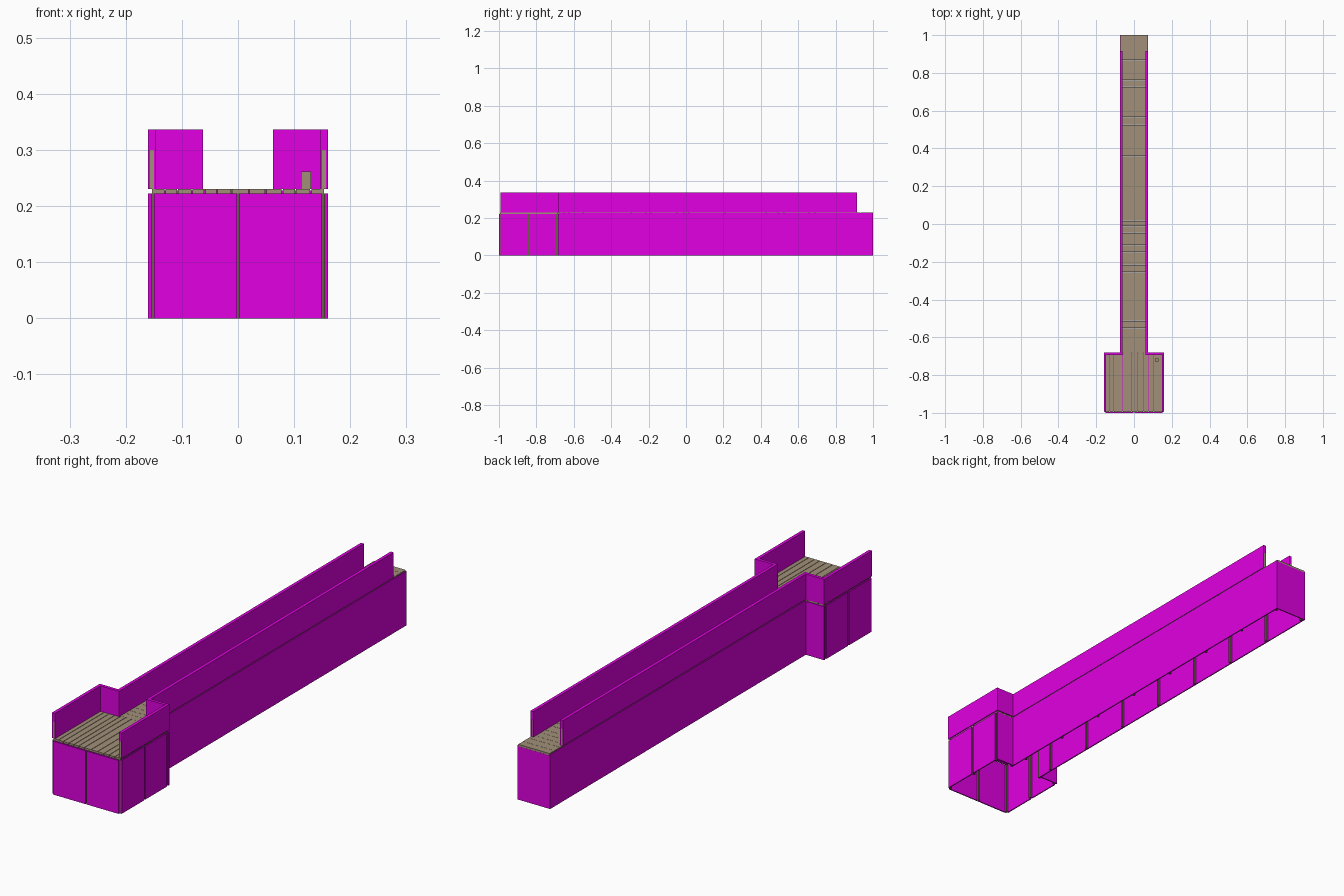
import bpy, bmesh, random
from mathutils import Matrix, Vector

if "Cube" in bpy.data.objects:
    bpy.data.objects.remove(bpy.data.objects["Cube"])

random.seed(4)


def material(name, rgb):
    m = bpy.data.materials.new(name)
    m.diffuse_color = (*rgb, 1)
    m.use_nodes = True
    m.node_tree.nodes["Principled BSDF"].inputs["Base Color"].default_value = m.diffuse_color
    return m


MAGENTA = material("panel_magenta", (0.75, 0.0, 0.75))
WOOD = material("weathered_wood", (0.36, 0.28, 0.19))
DARK = material("dark_wood", (0.15, 0.11, 0.07))


def build(name, boxes, mat):
    """One object from boxes given as (x0, x1, y0, y1, z0, z1)."""
    bm = bmesh.new()
    for x0, x1, y0, y1, z0, z1 in boxes:
        center = Vector(((x0 + x1) / 2, (y0 + y1) / 2, (z0 + z1) / 2))
        size = (abs(x1 - x0), abs(y1 - y0), abs(z1 - z0), 1)
        bmesh.ops.create_cube(bm, size=1, matrix=Matrix.Translation(center) @ Matrix.Diagonal(size))
    me = bpy.data.meshes.new(name)
    bm.to_mesh(me)
    bm.free()
    me.materials.append(mat)
    ob = bpy.data.objects.new(name, me)
    bpy.context.collection.objects.link(ob)
    return ob


def both_sides(boxes):
    return boxes + [(-b[1], -b[0], *b[2:]) for b in boxes]


# Main dimensions
HX, WX = 0.16, 0.075          # half widths of head and walkway
Y0, YM, Y1 = -1.0, -0.68, 1.0  # front, junction, back
DECK0, DECK1 = 0.222, 0.23
RAIL_TOP, POST_TOP = 0.336, 0.30
RAIL_END = 0.915
T, GAP, P = 0.005, 0.002, 0.009  # panel thickness, joint half gap, post width
YH = (Y0 + YM) / 2

# Skirt panels below the deck
skirt = both_sides([
    (GAP, HX - 0.01, Y0, Y0 + T, 0, DECK0),
    (HX - T, HX, Y0 + 0.008, YH - 0.004, 0, DECK0),
    (HX - T, HX, YH + 0.004, YM - 0.014, 0, DECK0),
    (WX - T, HX, YM - T, YM, 0, DECK0),
    (WX - T, WX, YM, Y1, 0, DECK0 + 0.004),
])
skirt.append((-WX + T, WX - T, Y1 - T, Y1, 0, DECK0))
build("skirt_panels", skirt, MAGENTA)

# Support posts inside the skirt
walk_posts = [-0.61 + 0.229 * i for i in range(7)]
spots = [(HX - T, Y0 + T), (HX - T, YH - P / 2), (HX - T, YM - T - P), (WX + 0.004, YM - T - P)]
spots += [(WX - T, y - P / 2) for y in walk_posts + [Y1 - T - P]]
posts = both_sides([(x - P, x, y, y + P, 0, DECK0) for x, y in spots])
posts.append((-P / 2, P / 2, Y0 + T, Y0 + T + P, 0, DECK0))
build("support_posts", posts, DARK)

# Magenta layer under the head planks
build("head_underlay", [(-0.15, 0.15, Y0 + 0.01, YM - 0.006, DECK0 - 0.002, DECK0 + 0.006)], MAGENTA)


def split(a, b, n):
    """Uneven plank edges from a to b."""
    w = [random.uniform(0.8, 1.2) for _ in range(n)]
    edges = [a]
    for v in w:
        edges.append(edges[-1] + v * (b - a) / sum(w))
    return list(zip(edges, edges[1:]))


# Head planks run lengthwise, walkway planks run crosswise
build("head_planks", [(a + 0.001, b - 0.001, Y0 + 0.006, YM - 0.004, DECK0, DECK1)
                      for a, b in split(-0.154, 0.154, 12)], WOOD)
build("walkway_planks", [(-WX + 0.003, WX - 0.003, a + 0.0004, b - 0.0004, DECK0, DECK1)
                         for a, b in split(YM - 0.004, Y1, 48)], WOOD)

# Hollow rails: outer skin, inner skin and cap on each run
R, S = 0.013, 0.003            # rail width, skin thickness
YF = Y0 + 0.007
CAP = RAIL_TOP - 0.036
rails = both_sides([
    (HX - S, HX, YF, YM, DECK1, RAIL_TOP),
    (HX - R, HX - R + S, YF, YM - R, DECK1, RAIL_TOP),
    (HX - R + S, HX - S, YF, YM - S, CAP, RAIL_TOP),
    (WX, HX - S, YM - S, YM, DECK1, RAIL_TOP),
    (WX - R, HX - R, YM - R, YM - R + S, DECK1, RAIL_TOP),
    (WX - R + S, HX - R + S, YM - R + S, YM - S, CAP, RAIL_TOP),
    (WX - S, WX, YM - S, RAIL_END, DECK1, RAIL_TOP),
    (WX - R, WX - R + S, YM - R + S, RAIL_END, DECK1, RAIL_TOP),
    (WX - R + S, WX - S, YM - S, RAIL_END, CAP, RAIL_TOP),
])
build("rail_panels", rails, MAGENTA)

# Posts inside the rails
Q = R - 2 * S
rspots = [(HX - S, YF + 0.001), (HX - S, YH), (HX - S, YM - R + S), (WX - S, YM - R + S)]
rspots += [(WX - S, y) for y in walk_posts + [RAIL_END - Q - 0.001]]
build("rail_posts", both_sides([(x - Q, x, y, y + Q, DECK1, POST_TOP) for x, y in rspots]), WOOD)

# Short bollard standing on the head
build("bollard", [(0.112, 0.13, -0.729, -0.711, DECK1, 0.262)], WOOD)
